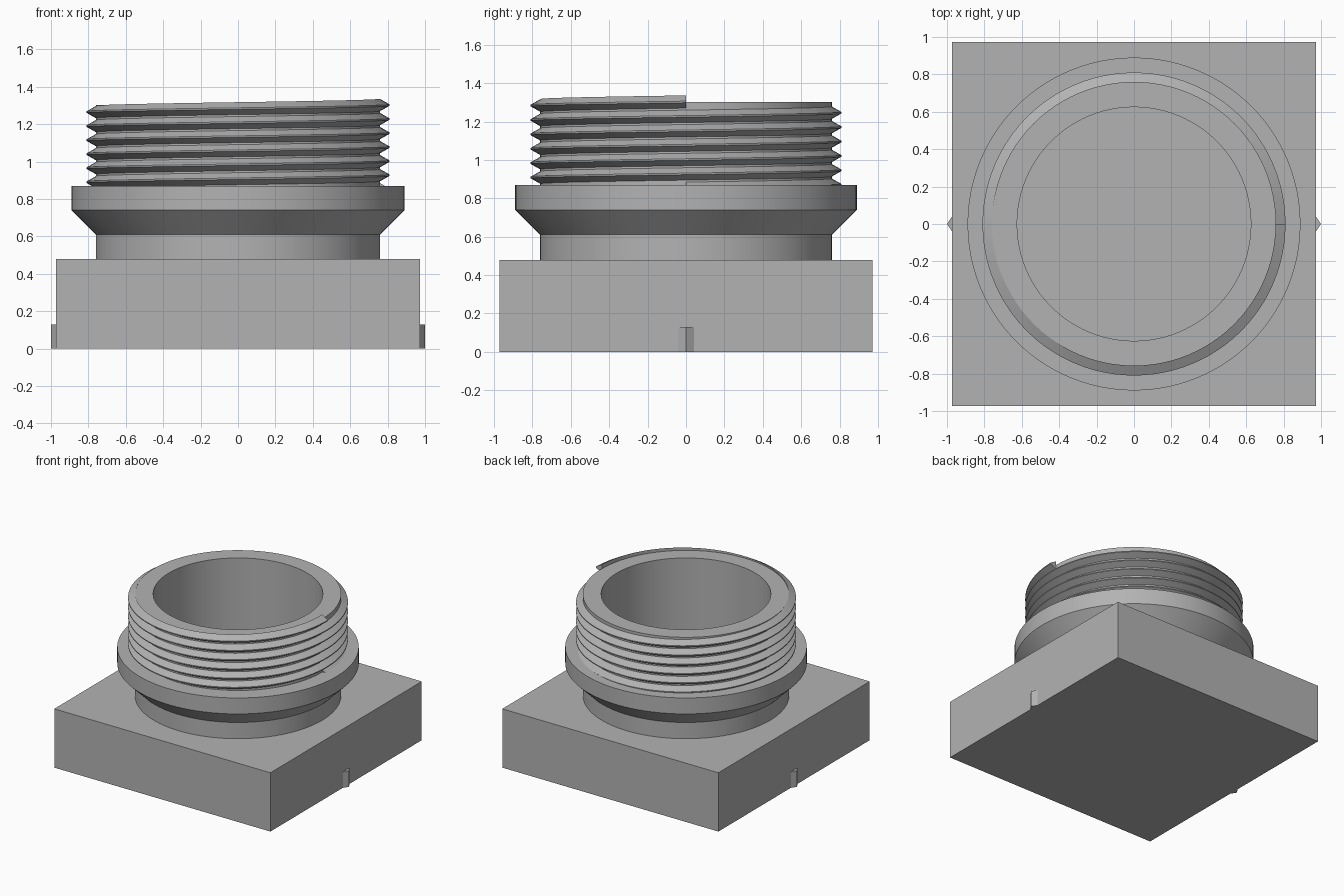
import bpy, bmesh, math

if "Cube" in bpy.data.objects:
    bpy.data.objects.remove(bpy.data.objects["Cube"])

SEG = 96
BOX, BOX_TOP = 0.972, 0.478      # half width and height of the square block
NECK_R, BORE_R = 0.76, 0.625
RIM_Z, FLOOR_Z = 1.302, 0.13
PITCH, TURNS, CREST_TOP = 0.075, 6, 1.302

grey = bpy.data.materials.new("plain grey")
grey.diffuse_color = (0.45, 0.45, 0.45, 1)
grey.use_nodes = True
grey.node_tree.nodes["Principled BSDF"].inputs["Base Color"].default_value = grey.diffuse_color


def finish(bm, name, smooth=False):
    bmesh.ops.recalc_face_normals(bm, faces=bm.faces)
    mesh = bpy.data.meshes.new(name)
    bm.to_mesh(mesh)
    bm.free()
    obj = bpy.data.objects.new(name, mesh)
    bpy.context.collection.objects.link(obj)
    mesh.materials.append(grey)
    if smooth:
        bpy.ops.object.select_all(action='DESELECT')
        obj.select_set(True)
        bpy.context.view_layer.objects.active = obj
        bpy.ops.object.shade_smooth_by_angle(angle=math.radians(25))
    return obj


def ring(bm, r, z):
    return [bm.verts.new((r * math.cos(2 * math.pi * i / SEG),
                          r * math.sin(2 * math.pi * i / SEG), z)) for i in range(SEG)]


def bridge(bm, a, b):
    n = len(a)
    for i in range(n):
        j = (i + 1) % n
        bm.faces.new((a[i], a[j], b[j], b[i]))


# square block, its top left open where the neck joins
bm = bmesh.new()
corners = [(-BOX, -BOX), (BOX, -BOX), (BOX, BOX), (-BOX, BOX)]
low = [bm.verts.new((x, y, 0)) for x, y in corners]
high = [bm.verts.new((x, y, BOX_TOP)) for x, y in corners]
bm.faces.new(low[::-1])
bridge(bm, low, high)
hole = ring(bm, NECK_R, BOX_TOP)
edges = [bm.edges.get((high[i], high[(i + 1) % 4])) for i in range(4)]
edges += [bm.edges.new((hole[i], hole[(i + 1) % SEG])) for i in range(SEG)]
bmesh.ops.triangle_fill(bm, edges=edges, use_beauty=True)
finish(bm, "square_block")

# neck with flange, rim and bore, turned from one profile
bm = bmesh.new()
profile = [(NECK_R, BOX_TOP), (NECK_R, 0.61), (0.89, 0.74), (0.89, 0.87),
           (NECK_R, 0.87), (NECK_R, RIM_Z), (BORE_R, RIM_Z), (BORE_R, FLOOR_Z)]
rings = [ring(bm, r, z) for r, z in profile]
for a, b in zip(rings, rings[1:]):
    bridge(bm, a, b)
bm.faces.new(rings[-1])
finish(bm, "flanged_neck", True)

# right-handed screw thread, ending abruptly on the +x side
bm = bmesh.new()
section = [(0.757, -0.034), (0.81, -0.004), (0.81, 0.004), (0.757, 0.034)]
steps = SEG * TURNS
prev = None
for k in range(steps + 1):
    a = 2 * math.pi * k / SEG
    zc = CREST_TOP - PITCH * (TURNS - k / SEG)
    cur = [bm.verts.new((r * math.cos(a), r * math.sin(a), zc + dz)) for r, dz in section]
    if prev:
        bridge(bm, prev, cur)
    if k in (0, steps):
        bm.faces.new(cur)
    prev = cur
finish(bm, "screw_thread", True)

# small wedge-shaped marks on the two sides
for side, name in ((1, "right_mark"), (-1, "left_mark")):
    bm = bmesh.new()
    tri = [(BOX - 0.002, -0.045), (1.0, 0), (BOX - 0.002, 0.045)]
    low = [bm.verts.new((side * x, y, 0)) for x, y in tri]
    high = [bm.verts.new((side * x, y, 0.13)) for x, y in tri]
    bridge(bm, low, high)
    bm.faces.new(low)
    bm.faces.new(high)
    finish(bm, name)
